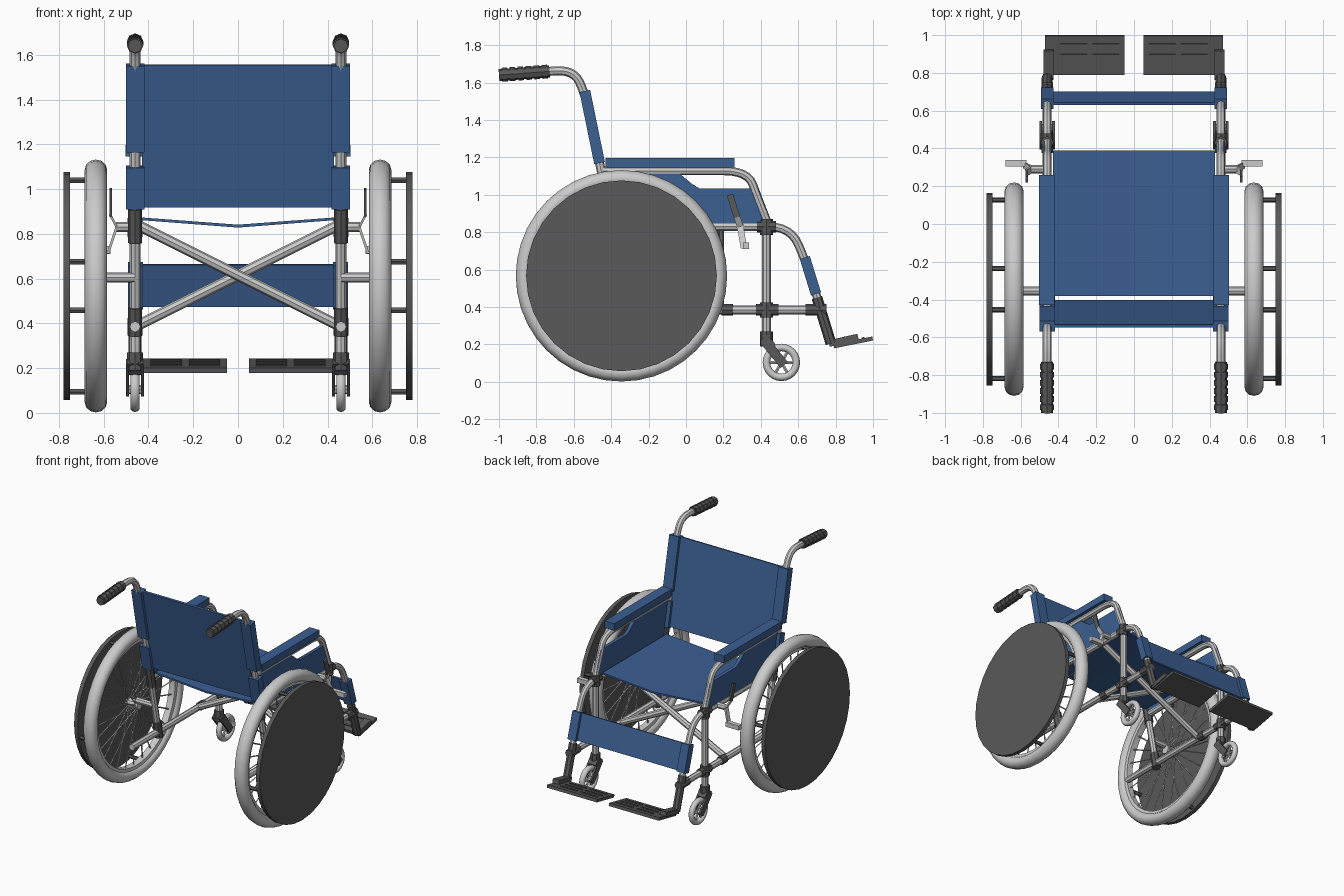
import bpy, bmesh, math
from mathutils import Vector

if "Cube" in bpy.data.objects:
    bpy.data.objects.remove(bpy.data.objects["Cube"])


def mat(name, c):
    m = bpy.data.materials.new(name)
    m.diffuse_color = (*c, 1)
    m.use_nodes = True
    m.node_tree.nodes["Principled BSDF"].inputs["Base Color"].default_value = m.diffuse_color
    return m


BLUE = mat("blue_fabric", (0.045, 0.115, 0.29))
DARK = mat("dark_plastic", (0.1, 0.1, 0.1))
LIGHT = mat("light_metal", (0.55, 0.55, 0.53))


def finish(name, bm, m):
    bmesh.ops.recalc_face_normals(bm, faces=bm.faces)
    me = bpy.data.meshes.new(name)
    bm.to_mesh(me)
    bm.free()
    ob = bpy.data.objects.new(name, me)
    bpy.context.collection.objects.link(ob)
    me.materials.append(m)
    return ob


def tube(name, pts, r, m=LIGHT, bend=0.0, res=2):
    """Round tube along points, corners rounded over the distance bend."""
    pts = [Vector(p) for p in pts]
    path = [pts[0]]
    for a, b, c in zip(pts, pts[1:], pts[2:]):
        if bend:
            p = b + (a - b).normalized() * min(bend, (a - b).length * 0.49)
            q = b + (c - b).normalized() * min(bend, (c - b).length * 0.49)
            for i in range(7):
                t = i / 6
                path.append(p * (1 - t) ** 2 + b * 2 * t * (1 - t) + q * t * t)
        else:
            path.append(b)
    path.append(pts[-1])
    cu = bpy.data.curves.new(name, 'CURVE')
    cu.dimensions = '3D'
    cu.bevel_depth = r
    cu.bevel_resolution = res
    cu.use_fill_caps = True
    sp = cu.splines.new('POLY')
    sp.points.add(len(path) - 1)
    for p, v in zip(sp.points, path):
        p.co = (*v, 1)
    cu.materials.append(m)
    ob = bpy.data.objects.new(name, cu)
    bpy.context.collection.objects.link(ob)
    return ob


def prism(name, yz, x0, x1, m):
    """Side outline (y, z) extruded along x."""
    bm = bmesh.new()
    f = bm.faces.new([bm.verts.new((x0, y, z)) for y, z in yz])
    g = bmesh.ops.extrude_face_region(bm, geom=[f])
    vs = [v for v in g['geom'] if isinstance(v, bmesh.types.BMVert)]
    bmesh.ops.translate(bm, verts=vs, vec=(x1 - x0, 0, 0))
    return finish(name, bm, m)


def strip(name, a, b, t, x0, x1, m):
    """Flat board following a (y, z) segment."""
    a, b = Vector(a), Vector(b)
    d = (b - a).normalized() * t / 2
    n = Vector((-d.y, d.x))
    return prism(name, [a - n, b - n, b + n, a + n], x0, x1, m)


def lathe(name, c, prof, seg, m):
    """Closed (radius, x) profile revolved round the x axis."""
    bm = bmesh.new()
    rings = []
    for i in range(seg):
        a = 2 * math.pi * i / seg
        rings.append([bm.verts.new((c[0] + x, c[1] + r * math.cos(a), c[2] + r * math.sin(a)))
                      for r, x in prof])
    n = len(prof)
    for i in range(seg):
        p, q = rings[i], rings[(i + 1) % seg]
        for j in range(n):
            bm.faces.new((p[j], p[(j + 1) % n], q[(j + 1) % n], q[j]))
    return finish(name, bm, m)


def oval(R, rr, rx, n=12):
    return [(R + rr * math.cos(2 * math.pi * k / n), rx * math.sin(2 * math.pi * k / n)) for k in range(n)]


def back(z):
    """y of the leaning back post at height z."""
    return -0.54 + (1.55 - z) * 0.205


WY, WZ = -0.345, 0.567
for s in (1, -1):
    side = "right_" if s > 0 else "left_"
    X = 0.46 * s

    def yz(*p, x=X):
        return [(x, y, z) for y, z in p]

    def around(r, a):
        return WY + r * math.cos(a), WZ + r * math.sin(a)

    # big wheel: tyre, rim, hub, spokes, push disc
    wc = (0.635 * s, WY, WZ)
    lathe(side + "tyre", wc, oval(0.52, 0.045, 0.05), 40, LIGHT)
    lathe(side + "wheel_rim", wc, [(0.462, -0.025), (0.49, -0.03), (0.49, 0.03), (0.462, 0.025)], 40, LIGHT)
    tube(side + "hub", [(0.585 * s, WY, WZ), (0.685 * s, WY, WZ)], 0.035)
    for i in range(28):
        a = 2 * math.pi * i / 28
        o = 0.035 if i % 2 else -0.035
        tube(side + "spoke", [((0.635 + o) * s, *around(0.03, a + 0.3)), (0.635 * s, *around(0.47, a))], 0.005, res=0)
    tube(side + "push_disc", [(0.75 * s, WY, WZ), (0.78 * s, WY, WZ)], 0.51, DARK, res=14)
    for i in range(4):
        y, z = around(0.485, math.radians(13 + 90 * i))
        tube(side + "disc_rod", [(0.64 * s, y, z), (0.76 * s, y, z)], 0.014, DARK, res=1)
    tube(side + "axle", [(X, -0.355, 0.605), (0.60 * s, -0.355, 0.605)], 0.023)

    # back post with push handle
    tube(side + "back_post", yz((-0.8, 1.655), (-0.6, 1.67), (back(1.53), 1.53), (back(0.36), 0.36)),
         0.024, bend=0.11)
    tube(side + "hand_grip", yz((-1.0, 1.64), (-0.73, 1.66)), 0.032, DARK)
    for i in range(6):
        y = -0.985 + i * 0.043
        tube(side + "grip_rib", yz((y, 1.641 + (y + 1) * 0.07), (y + 0.03, 1.643 + (y + 1) * 0.07)), 0.037, DARK)
    for a, b in ((1.17, 1.555), (0.915, 1.10)):
        strip(side + "back_sleeve", (back(a), a), (back(b), b), 0.058, 0.418 * s, 0.5 * s, BLUE)
    for a, b in ((0.76, 0.91), (0.345, 0.47)):
        tube(side + "post_joint", yz((back(a), a), (back(b), b)), 0.032, DARK)

    # armrest tube, pad and side panel
    tube(side + "arm_tube", yz((back(1.13), 1.128), (0.33, 1.128), (0.385, 0.98), (0.44, 0.84)), 0.023, bend=0.13)
    prism(side + "arm_pad", [(-0.43, 1.145), (0.26, 1.145), (0.26, 1.198), (-0.43, 1.198)],
          0.42 * s, 0.502 * s, BLUE)
    prism(side + "side_panel", [(-0.42, 0.83), (0.45, 0.83), (0.44, 0.89), (0.385, 1.035), (0.07, 1.035),
                                (0.03, 1.06), (-0.03, 1.11), (-0.08, 1.13), (-0.43, 1.135)],
          0.447 * s, 0.473 * s, BLUE)

    # seat rail running into the front leg hanger
    tube(side + "seat_rail", yz((back(0.83), 0.83), (0.56, 0.83), (0.645, 0.63), (0.705, 0.44)), 0.023, bend=0.12)
    strip(side + "calf_sleeve", (0.635, 0.665), (0.695, 0.47), 0.056, 0.425 * s, 0.492 * s, BLUE)
    tube(side + "lower_rail", yz((-0.62, 0.385), (0.72, 0.385)), 0.024)
    tube(side + "front_post", yz((0.43, 0.22), (0.43, 0.83)), 0.024)
    tube(side + "upper_front_joint", yz((0.43, 0.785), (0.43, 0.87)), 0.034, DARK)
    tube(side + "upper_rail_joint", yz((0.38, 0.83), (0.48, 0.83)), 0.031, DARK)
    tube(side + "lower_front_joint", yz((0.43, 0.345), (0.43, 0.425)), 0.034, DARK)
    for a, b in ((0.375, 0.495), (0.19, 0.25), (0.64, 0.75)):
        tube(side + "lower_rail_joint", yz((a, 0.385), (b, 0.385)), 0.031, DARK)

    # caster: crown, fork, wheel with six spokes
    tube(side + "caster_crown", yz((0.43, 0.19), (0.43, 0.27)), 0.035, DARK)
    for o in (-0.034, 0.034):
        strip(side + "caster_fork", (0.415, 0.225), (0.525, 0.09), 0.05, X + o - 0.007, X + o + 0.007, DARK)
    strip(side + "fork_bridge", (0.415, 0.235), (0.46, 0.185), 0.05, X - 0.035, X + 0.035, DARK)
    cc = (X, 0.51, 0.104)
    lathe(side + "caster_tyre", cc, oval(0.08, 0.02, 0.022, 10), 24, LIGHT)
    tube(side + "caster_hub", [(X - 0.034, *cc[1:]), (X + 0.034, *cc[1:])], 0.02)
    for i in range(6):
        a = math.pi * i / 3
        tube(side + "caster_spoke", yz((0.51, 0.104), (0.51 + 0.068 * math.cos(a), 0.104 + 0.068 * math.sin(a))),
             0.009, res=1)

    # footrest arm and ribbed plate
    tube(side + "foot_arm", yz((0.70, 0.45), (0.775, 0.205)), 0.029, DARK)
    strip(side + "foot_bracket", (0.765, 0.205), (0.92, 0.24), 0.035, 0.425 * s, 0.478 * s, DARK)
    strip(side + "foot_plate", (0.79, 0.19), (0.998, 0.232), 0.022, 0.05 * s, 0.47 * s, DARK)
    for i in range(3):
        y = 0.83 + i * 0.055
        z = 0.203 + (y - 0.79) * 0.2
        for x0, x1 in ((0.08, 0.22), (0.25, 0.39)):
            strip(side + "plate_rib", (y, z), (y + 0.014, z + 0.003), 0.008, x0 * s, x1 * s, DARK)

    # brake lever with tyre stop bar
    def lever(name, a, b, xa, xb, m):
        ob = strip(name, a, b, 0.034, -0.006, 0.006, m)
        for v in ob.data.vertices:
            t = (v.co.z - a[1]) / (b[1] - a[1])
            v.co.x += s * (xa + (xb - xa) * t)
    lever(side + "brake_handle", (0.235, 1.0), (0.273, 0.88), 0.568, 0.568, DARK)
    lever(side + "brake_link", (0.273, 0.88), (0.29, 0.83), 0.568, 0.542, LIGHT)
    lever(side + "brake_lower", (0.29, 0.83), (0.31, 0.715), 0.542, 0.58, LIGHT)
    tube(side + "brake_pivot", [(X, 0.29, 0.83), (0.545 * s, 0.29, 0.83)], 0.022)
    prism(side + "brake_stop", [(0.305, 0.71), (0.338, 0.71), (0.338, 0.745), (0.305, 0.745)],
          0.57 * s, 0.68 * s, LIGHT)

    # folding cross brace, one bar per side
    y = 0.18 if s > 0 else 0.13
    tube(side + "cross_brace", [(0.45 * s, y, 0.84), (-0.45 * s, y, 0.39)], 0.024)

# fabric: sagging seat, backrest, calf strap
bm = bmesh.new()
cross = [(-0.43, 0.873), (0, 0.841), (0.43, 0.873), (0.43, 0.861), (0, 0.828), (-0.43, 0.861)]
ends = [[bm.verts.new((x, y, z)) for x, z in cross] for y in (-0.38, 0.39)]
for i in range(6):
    j = (i + 1) % 6
    bm.faces.new((ends[0][i], ends[0][j], ends[1][j], ends[1][i]))
for e in ends:
    bm.faces.new((e[0], e[1], e[4], e[5]))
    bm.faces.new((e[1], e[2], e[3], e[4]))
finish("seat", bm, BLUE)
strip("backrest", (back(0.92), 0.92), (back(1.555), 1.555), 0.016, -0.43, 0.43, BLUE)
strip("calf_strap", (0.637, 0.663), (0.695, 0.475), 0.014, -0.43, 0.43, BLUE)

# tubes to mesh, smooth the round parts
bpy.ops.object.select_all(action='SELECT')
bpy.context.view_layer.objects.active = next(o for o in bpy.context.scene.objects if o.type == 'CURVE')
bpy.ops.object.convert(target='MESH')
bpy.ops.object.select_all(action='SELECT')
bpy.ops.object.shade_smooth_by_angle(angle=math.radians(40))
